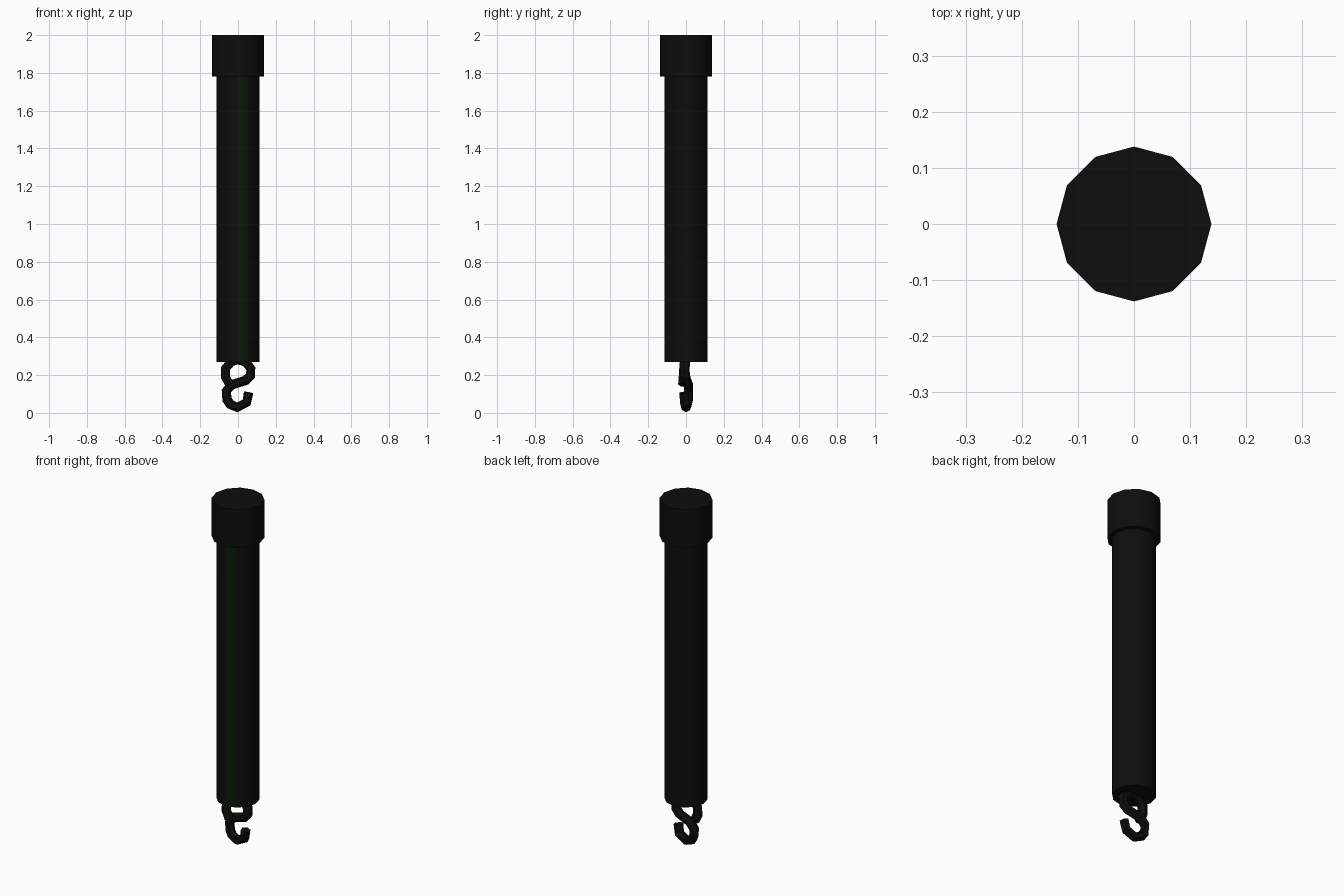
import bpy, math

if "Cube" in bpy.data.objects:
    bpy.data.objects.remove(bpy.data.objects["Cube"])


def material(name, rgb):
    m = bpy.data.materials.new(name)
    m.diffuse_color = (*rgb, 1)
    m.use_nodes = True
    m.node_tree.nodes["Principled BSDF"].inputs["Base Color"].default_value = m.diffuse_color
    return m


black = material("black", (0.004, 0.004, 0.004))
green = material("dark_green", (0.003, 0.009, 0.003))


def smooth(obj):
    bpy.ops.object.select_all(action='DESELECT')
    bpy.context.view_layer.objects.active = obj
    obj.select_set(True)
    bpy.ops.object.shade_smooth_by_angle(angle=math.radians(40))


def cylinder(name, radius, z0, z1):
    bpy.ops.mesh.primitive_cylinder_add(vertices=12, radius=radius, depth=z1 - z0,
                                        location=(0, 0, (z0 + z1) / 2))
    obj = bpy.context.object
    obj.name = name
    obj.data.materials.append(black)
    smooth(obj)
    return obj


# Main tube with a green stripe on the front facet right of centre
tube = cylinder("tube", 0.113, 0.27, 1.79)
tube.data.materials.append(green)
for p in tube.data.polygons:
    if abs(p.normal.z) < 0.1 and p.normal.y < -0.9 and p.normal.x > 0:
        p.material_index = 1

# End cap
cylinder("cap", 0.138, 1.78, 2.0)

# Bent wire hook: closed eye at the top, open hook below
path = [(-0.045, -0.016, 0.15), (-0.066, -0.013, 0.19), (-0.066, -0.010, 0.235),
        (-0.035, -0.007, 0.272), (0.0, -0.004, 0.282), (0.04, -0.004, 0.27),
        (0.068, -0.006, 0.235), (0.066, -0.004, 0.197), (0.04, 0.002, 0.172),
        (-0.035, 0.012, 0.148), (-0.062, 0.013, 0.115), (-0.058, 0.012, 0.07),
        (-0.042, 0.006, 0.046), (-0.004, 0.0, 0.029), (0.046, -0.006, 0.055),
        (0.056, -0.011, 0.108)]
curve = bpy.data.curves.new("hook", 'CURVE')
curve.dimensions = '3D'
curve.bevel_depth = 0.026
curve.bevel_resolution = 1
curve.use_fill_caps = True
spline = curve.splines.new('POLY')
spline.points.add(len(path) - 1)
for pt, co in zip(spline.points, path):
    pt.co = (*co, 1)
hook = bpy.data.objects.new("hook", curve)
bpy.context.collection.objects.link(hook)
bpy.ops.object.select_all(action='DESELECT')
bpy.context.view_layer.objects.active = hook
hook.select_set(True)
bpy.ops.object.convert(target='MESH')
hook = bpy.context.object
hook.name = "hook"
hook.data.materials.clear()
hook.data.materials.append(black)
smooth(hook)
